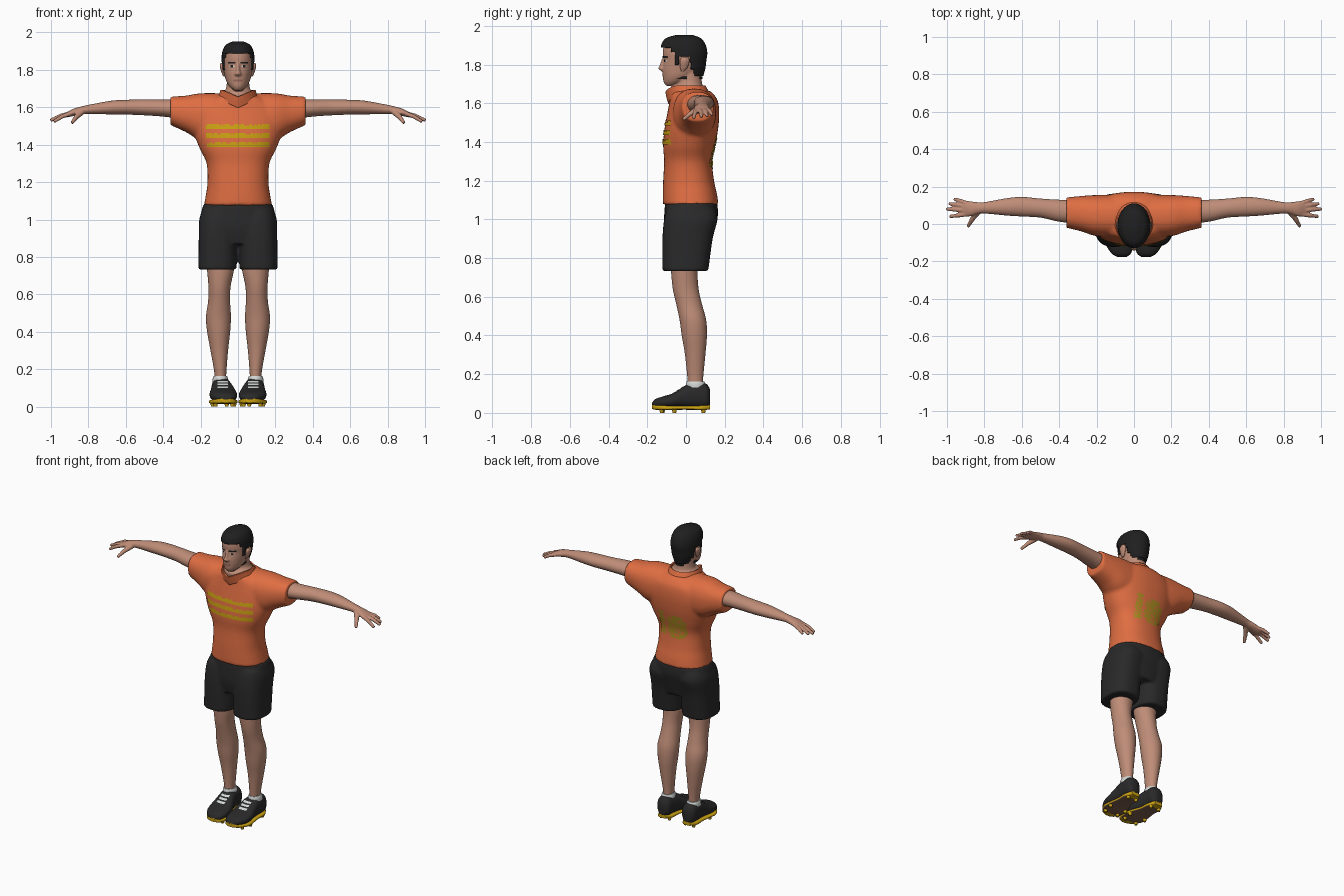
import bpy, bmesh, math, random
from mathutils import Vector
from mathutils.bvhtree import BVHTree

random.seed(4)


def material(name, r, g, b):
    m = bpy.data.materials.new(name)
    m.diffuse_color = (r, g, b, 1)
    return m


SKIN = material("skin", 0.52, 0.265, 0.185)
ORANGE = material("orange cloth", 0.74, 0.155, 0.055)
BLACK = material("black cloth", 0.022, 0.022, 0.022)
HAIR = material("dark hair", 0.014, 0.014, 0.015)
YELLOW = material("yellow trim", 0.6, 0.36, 0.006)
OLIVE = material("olive print", 0.4, 0.27, 0.015)
WHITE = material("white", 0.65, 0.68, 0.66)
BROWN = material("brown sole", 0.2, 0.11, 0.075)
LIPS = material("lips", 0.33, 0.14, 0.11)


def loft(bm, axis, rings, s=1, sides=32, steps=5, power=2.0, caps=True, keep=None):
    """Smooth skin through rings (t, u_lo, u_hi, v_lo, v_hi) along an axis; s=-1 mirrors x."""
    pts = [rings[0]] + list(rings) + [rings[-1]]
    rows = []
    for i in range(1, len(pts) - 2):
        for k in range(steps):
            f = k / steps
            rows.append([0.5 * (2 * b + (c - a) * f + (2 * a - 5 * b + 4 * c - d) * f * f
                                + (3 * b - a - 3 * c + d) * f ** 3)
                         for a, b, c, d in zip(*pts[i - 1:i + 3])])
    rows.append(rings[-1])
    loops = []
    for t, u0, u1, v0, v1 in rows:
        loop = []
        for j in range(sides):
            a = 2 * math.pi * j / sides
            cu, cv = [math.copysign(abs(w) ** (2 / power), w) for w in (math.cos(a), math.sin(a))]
            u, v = (u0 + u1) / 2 + (u1 - u0) / 2 * cu, (v0 + v1) / 2 + (v1 - v0) / 2 * cv
            x, y, z = {"x": (t, u, v), "y": (u, t, v), "z": (u, v, t)}[axis]
            loop.append(bm.verts.new((x * s, y, z)))
        loops.append(loop)
    for a, b in zip(loops, loops[1:]):
        for j in range(sides):
            q = (a[j], a[(j + 1) % sides], b[(j + 1) % sides], b[j])
            if keep is None or keep(sum((w.co for w in q), Vector()) / 4):
                bm.faces.new(q)
    if caps:
        bm.faces.new(loops[0])
        bm.faces.new(loops[-1])


def tube(bm, p, q, r0, r1):
    p, q = Vector(p), Vector(q)
    m = (q - p).to_track_quat("Z", "Y").to_matrix().to_4x4()
    m.translation = (p + q) / 2
    bmesh.ops.create_cone(bm, cap_ends=True, segments=12, radius1=r0, radius2=r1,
                          depth=(q - p).length, matrix=m)


def finish(bm, name, *mats, voxel=0, solid=0, recalc=True):
    loose = [v for v in bm.verts if not v.link_faces]
    bmesh.ops.delete(bm, geom=loose, context="VERTS")
    if recalc:
        bmesh.ops.recalc_face_normals(bm, faces=bm.faces[:])
    me = bpy.data.meshes.new(name)
    bm.to_mesh(me)
    bm.free()
    ob = bpy.data.objects.new(name, me)
    bpy.context.collection.objects.link(ob)
    for m in mats:
        me.materials.append(m)
    bpy.ops.object.select_all(action="DESELECT")
    ob.select_set(True)
    bpy.context.view_layer.objects.active = ob
    bpy.ops.object.shade_smooth_by_angle(angle=math.radians(45))
    if voxel:  # fuse overlapping pieces into one surface
        r = ob.modifiers.new("fuse", "REMESH")
        r.mode, r.voxel_size, r.use_smooth_shade = "VOXEL", voxel, True
        r = ob.modifiers.new("soften", "SMOOTH")
        r.factor, r.iterations = 0.5, 4
    if solid:
        r = ob.modifiers.new("thickness", "SOLIDIFY")
        r.thickness, r.offset = solid, -1
    return ob


def patch(name, target, mat, x0, x1, z0, z1, side=-1, nx=24, nz=4, keep=None, lift=0.004):
    """Thin print laid on the front (-1) or back (1) of a part."""
    tree = BVHTree.FromObject(target, bpy.context.evaluated_depsgraph_get())
    bm, grid = bmesh.new(), {}
    for i in range(nx + 1):
        for k in range(nz + 1):
            x, z = x0 + (x1 - x0) * i / nx, z0 + (z1 - z0) * k / nz
            hit = tree.ray_cast(Vector((x, side * 2, z)), Vector((0, -side, 0)))[0]
            if hit:
                grid[i, k] = bm.verts.new(hit + Vector((0, side * lift, 0)))
    for i in range(nx):
        for k in range(nz):
            q = [grid.get(c) for c in ((i, k), (i + 1, k), (i + 1, k + 1), (i, k + 1))]
            if all(q) and (keep is None or keep((i + .5) / nx, (k + .5) / nz)):
                bm.faces.new(q if side < 0 else q[::-1])
    return finish(bm, name, mat, recalc=False)


# Shirt: body and two sleeves fused
bm = bmesh.new()
loft(bm, "z", [(1.075, -.182, .182, -.12, .168), (1.13, -.172, .172, -.12, .16),
               (1.2, -.163, .163, -.118, .145), (1.3, -.168, .168, -.113, .135),
               (1.38, -.205, .205, -.118, .15), (1.46, -.235, .235, -.112, .165),
               (1.54, -.245, .245, -.098, .172), (1.61, -.21, .21, -.085, .165),
               (1.65, -.14, .14, -.08, .14), (1.665, -.1, .1, -.07, .12)], sides=48, power=2.3)
for s in (1, -1):
    loft(bm, "x", [(.08, -.07, .155, 1.42, 1.675), (.2, -.065, .155, 1.425, 1.675),
                   (.28, -.04, .15, 1.468, 1.662), (.362, -.02, .142, 1.505, 1.658)], s, power=2.3)
shirt = finish(bm, "shirt", ORANGE, voxel=0.01)

# Stand collar with a dip at the front
bm = bmesh.new()
loft(bm, "z", [(1.635, -.115, .115, -.092, .13), (1.665, -.102, .102, -.1, .115),
               (1.692, -.094, .094, -.106, .1)], sides=48, caps=False)
for v in bm.verts:
    if v.co.y < 0:
        v.co.z -= 0.038 * max(0, 1 - abs(v.co.x) / 0.085)
finish(bm, "collar", ORANGE, solid=0.008)

# Chest stripes and back print
for i, z in enumerate((1.388, 1.436, 1.484)):
    patch("chest_stripe", shirt, YELLOW, -.165 - .005 * i, .168, z, z + .026, nx=40, nz=3,
          keep=lambda u, v: v < .7 or random.random() > .25)
patch("back_print_bar", shirt, OLIVE, .055, .1, 1.27, 1.43, 1, 6, 18,
      lambda u, v: random.random() > .2)
patch("back_print_block", shirt, OLIVE, -.1, .04, 1.26, 1.42, 1, 18, 18,
      lambda u, v: (u - .5) ** 2 + (v - .5) ** 2 < .3 and random.random() > .25)

# Shorts: hips and two legs fused
bm = bmesh.new()
loft(bm, "z", [(.87, -.15, .15, -.1, .13), (.95, -.19, .19, -.115, .15), (1.02, -.2, .2, -.113, .165),
               (1.085, -.183, .183, -.108, .162)], power=2.4)
for s in (1, -1):
    loft(bm, "z", [(.732, .008, .212, -.122, .115), (.9, .004, .21, -.122, .138),
                   (1.0, .0, .207, -.113, .163), (1.05, .02, .19, -.1, .15)], s, power=2.5)
finish(bm, "shorts", BLACK, voxel=0.009)

# Head, neck and nose
bm = bmesh.new()
loft(bm, "z", [(1.69, -.02, .02, -.104, -.06), (1.71, -.044, .044, -.116, 0),
               (1.74, -.063, .063, -.12, .05), (1.78, -.073, .073, -.122, .08),
               (1.82, -.079, .079, -.116, .09), (1.86, -.08, .08, -.12, .094),
               (1.9, -.075, .075, -.113, .088), (1.93, -.056, .056, -.085, .066),
               (1.943, -.02, .02, -.035, .03)], sides=40)
loft(bm, "z", [(1.6, -.085, .085, -.07, .1), (1.67, -.087, .087, -.085, .1),
               (1.695, -.067, .067, -.052, .085), (1.73, -.06, .06, -.05, .08),
               (1.8, -.06, .06, -.05, .075)])
loft(bm, "z", [(1.766, -.014, .014, -.125, -.1), (1.778, -.019, .019, -.143, -.1),
               (1.795, -.012, .012, -.137, -.1), (1.84, -.008, .008, -.121, -.1)], sides=16)
head = finish(bm, "head", SKIN, voxel=0.005)


# Hair shell, trimmed along the hairline
def hairline(c):
    if c.y < -.075:
        return c.z > 1.886
    if c.y < -.057:
        return c.z > 1.865
    if c.y < -.035:
        return c.z > 1.8
    if c.y < .025:
        return c.z > 1.84
    return c.z > (1.775 if c.y < .045 else 1.738)


bm = bmesh.new()
loft(bm, "z", [(1.725, -.06, .06, -.11, .085), (1.78, -.08, .08, -.122, .1),
               (1.82, -.086, .086, -.122, .105), (1.86, -.088, .088, -.126, .11),
               (1.9, -.083, .083, -.128, .102), (1.935, -.064, .064, -.105, .078),
               (1.953, -.025, .025, -.05, .035)], sides=72, steps=9, keep=hairline)
finish(bm, "hair", HAIR, solid=0.014)

# Face details and ears
patch("mouth", head, LIPS, -.024, .024, 1.739, 1.748, nx=8, nz=2, lift=.002)
for s in (1, -1):
    patch("eyebrow", head, HAIR, s * .034 - .02, s * .034 + .02, 1.834, 1.843, nx=8, nz=2, lift=.004)
    patch("eye", head, WHITE, s * .033 - .013, s * .033 + .013, 1.815, 1.824, nx=8, nz=2, lift=.002)
    patch("iris", head, HAIR, s * .033 - .006, s * .033 + .006, 1.814, 1.825, nx=4, nz=2, lift=.003)
    bm = bmesh.new()
    loft(bm, "z", [(1.765, .068, .078, -.025, -.01), (1.785, .07, .088, -.03, .008),
                   (1.82, .072, .097, -.032, .018), (1.838, .076, .092, -.02, .01)], s, sides=16)
    finish(bm, "ear", SKIN)

# Limbs and shoes, mirrored
for s in (1, -1):
    bm = bmesh.new()
    loft(bm, "x", [(.28, .0, .125, 1.535, 1.645), (.4, .012, .13, 1.55, 1.642),
                   (.5, .034, .136, 1.557, 1.642), (.6, .04, .145, 1.561, 1.64),
                   (.68, .045, .138, 1.562, 1.635), (.8, .056, .117, 1.564, 1.613),
                   (.84, .052, .117, 1.56, 1.604), (.88, .04, .122, 1.553, 1.592),
                   (.915, .044, .122, 1.546, 1.574), (.925, .055, .115, 1.55, 1.568)], s)
    for y0, x1, y1, z1 in ((.052, .985, .04, 1.523), (.073, 1.003, .08, 1.53),
                           (.094, .99, .109, 1.534), (.112, .962, .134, 1.54)):
        a, b = (s * .895, y0, 1.567), (s * x1, y1, z1)
        mid = (s * (.895 + x1) / 2, (y0 + y1) / 2, (1.567 + z1) / 2 + .006)
        tube(bm, a, mid, .012, .0115)
        tube(bm, mid, b, .0115, .009)
    tube(bm, (s * .835, .065, 1.575), (s * .868, .022, 1.545), .017, .013)
    tube(bm, (s * .864, .026, 1.549), (s * .888, -.014, 1.516), .013, .009)
    finish(bm, "arm", SKIN, voxel=0.0045)

    bm = bmesh.new()
    loft(bm, "z", [(.09, .064, .126, .01, .09), (.17, .063, .125, .008, .088),
                   (.3, .053, .147, -.005, .1), (.4, .042, .165, -.022, .108),
                   (.48, .038, .171, -.033, .104), (.56, .042, .16, -.05, .083),
                   (.64, .04, .158, -.068, .065), (.73, .022, .165, -.077, .06),
                   (.8, .02, .17, -.08, .07)], s)
    finish(bm, "leg", SKIN)

    bm = bmesh.new()
    loft(bm, "z", [(.13, .05, .136, 0, .1), (.15, .053, .135, .0, .1), (.163, .058, .13, .004, .094)], s)
    finish(bm, "sock", WHITE)

    bm = bmesh.new()
    loft(bm, "y", [(-.176, .045, .085, .038, .05), (-.16, .02, .115, .028, .07),
                   (-.12, .006, .143, .026, .085), (-.07, .006, .152, .026, .1),
                   (-.03, .016, .147, .026, .125), (.01, .03, .143, .026, .148),
                   (.06, .04, .142, .026, .156), (.105, .045, .138, .026, .15),
                   (.125, .065, .118, .04, .12)], s, power=2.4)
    shoe = finish(bm, "shoe", BLACK)
    for z in (.1, .114, .128):
        patch("shoe_lace", shoe, WHITE, s * .082 - .028, s * .082 + .028, z, z + .008, nx=8, nz=2)

    # Sole: yellow rim, brown underside, yellow studs
    bm = bmesh.new()
    loft(bm, "y", [(-.176, .04, .09, .02, .045), (-.155, .015, .122, .016, .042),
                   (-.1, .002, .154, .014, .038), (-.04, .012, .15, .016, .036),
                   (.02, .034, .142, .016, .036), (.08, .04, .142, .014, .038),
                   (.124, .062, .12, .018, .042)], s, power=4)
    bm.normal_update()
    bmesh.ops.recalc_face_normals(bm, faces=bm.faces[:])
    for f in bm.faces:
        c = f.calc_center_median()
        if f.normal.z < -.8 and -.13 < c.y < .09:
            f.material_index = 1
    finish(bm, "sole", YELLOW, BROWN)
    bm = bmesh.new()
    for x, y in ((.03, -.12), (.12, -.125), (.02, -.06), (.135, -.06), (.06, .09), (.12, .09)):
        tube(bm, (s * x, y, .025), (s * x, y, 0), .014, .009)
    finish(bm, "studs", YELLOW)
